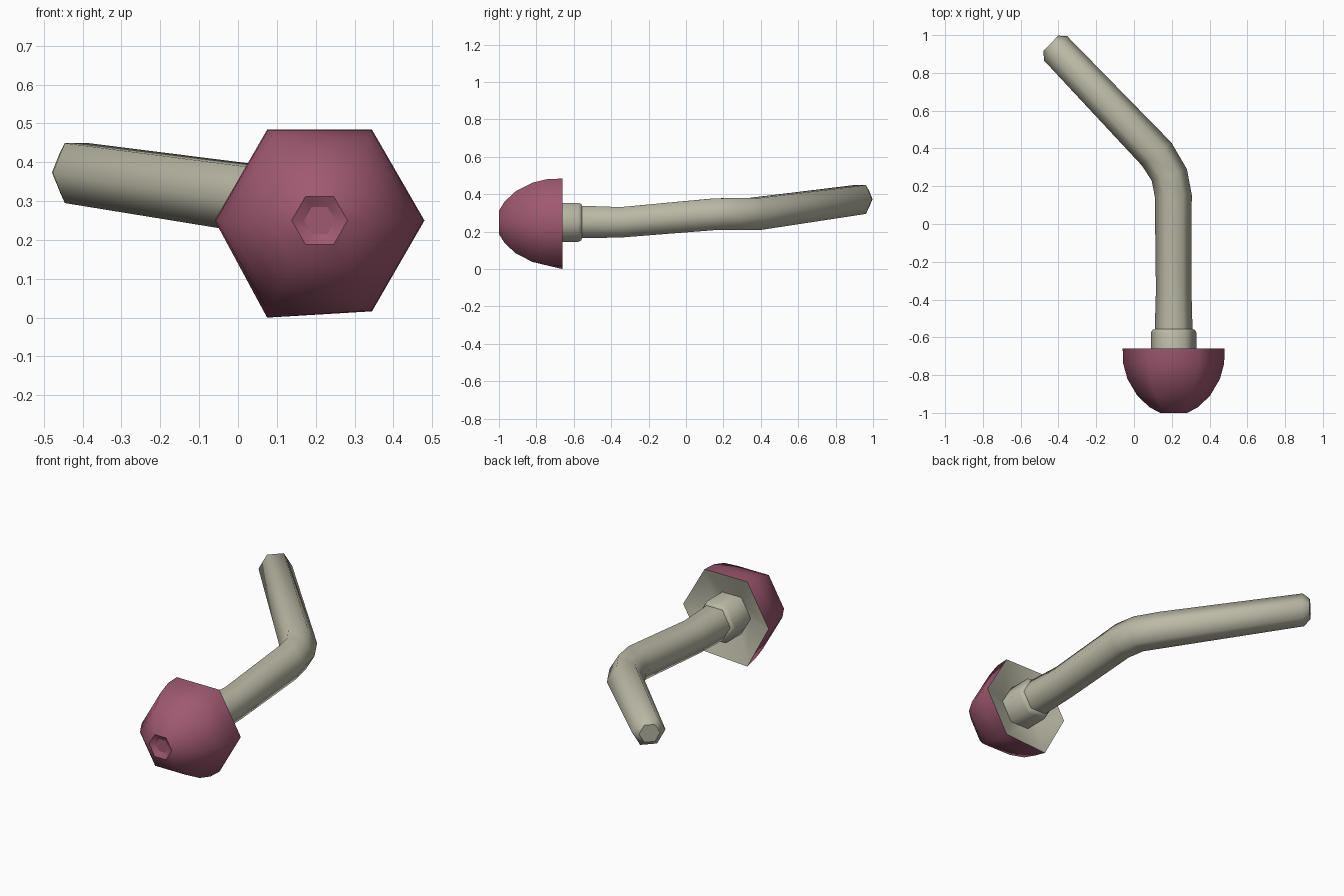
import bpy, bmesh, math
from mathutils import Vector

if "Cube" in bpy.data.objects:
    bpy.data.objects.remove(bpy.data.objects["Cube"])


def material(name, rgb):
    m = bpy.data.materials.new(name)
    m.diffuse_color = (*rgb, 1)
    m.use_nodes = True
    m.node_tree.nodes["Principled BSDF"].inputs["Base Color"].default_value = m.diffuse_color
    return m


CREAM = material("cream flesh", (0.50, 0.49, 0.385))
ROSE = material("dull rose", (0.35, 0.10, 0.165))


def hex_loft(name, rings, mats, band_mat=lambda i: 0):
    """Skin six-sided rings given as (centre, radius, yaw in degrees)."""
    bm = bmesh.new()
    loops = []
    for c, r, yaw in rings:
        a = math.radians(yaw)
        u = Vector((math.cos(a), math.sin(a), 0))
        loops.append([bm.verts.new(Vector(c) + u * r * math.cos(k * math.pi / 3)
                                   + Vector((0, 0, r * math.sin(k * math.pi / 3))))
                      for k in range(6)])
    for i in range(len(loops) - 1):
        for k in range(6):
            f = bm.faces.new((loops[i][k], loops[i][(k + 1) % 6],
                              loops[i + 1][(k + 1) % 6], loops[i + 1][k]))
            f.smooth = True
            f.material_index = band_mat(i)
    for i, loop in ((0, loops[0]), (len(loops) - 2, loops[-1])):
        f = bm.faces.new(loop)
        f.material_index = band_mat(i)
    bmesh.ops.recalc_face_normals(bm, faces=bm.faces)
    for e in bm.edges:
        e.smooth = e.calc_face_angle(0) < math.radians(62)
    me = bpy.data.meshes.new(name)
    bm.to_mesh(me)
    bm.free()
    for m in mats:
        me.materials.append(m)
    ob = bpy.data.objects.new(name, me)
    bpy.context.collection.objects.link(ob)
    return ob


CX, CZ = 0.21, 0.25

# cap: hollow underside, rim, dome, then a small dimple at the crown
cap_profile = [(-0.72, 0.10), (-0.66, 0.27), (-0.74, 0.267), (-0.82, 0.245),
               (-0.91, 0.192), (-0.97, 0.128), (-1.0, 0.072), (-0.982, 0.04)]
cap = hex_loft("cap", [((CX, y, CZ), r, 0) for y, r in cap_profile],
               [CREAM, ROSE], lambda i: 0 if i == 0 else 1)
# one rim corner sags slightly
cap.data.vertices[6 + 4].co.z = 0.0

# collar under the cap
hex_loft("collar", [((CX, y, CZ), r, 0) for y, r in
                    [(-0.74, 0.12), (-0.575, 0.12), (-0.56, 0.112), (-0.555, 0.095)]],
         [CREAM])

# bent stem with a chamfered end
hex_loft("stem", [
    ((0.21, -0.70, 0.252), 0.10, 0),
    ((0.21, -0.56, 0.252), 0.10, 0),
    ((0.21, -0.35, 0.25), 0.094, 0),
    ((0.208, 0.15, 0.293), 0.098, 3),
    ((0.187, 0.26, 0.295), 0.098, 18),
    ((0.12, 0.37, 0.295), 0.099, 38),
    ((-0.415, 0.93, 0.372), 0.089, 46),
    ((-0.44, 0.957, 0.374), 0.056, 46),
], [CREAM])
